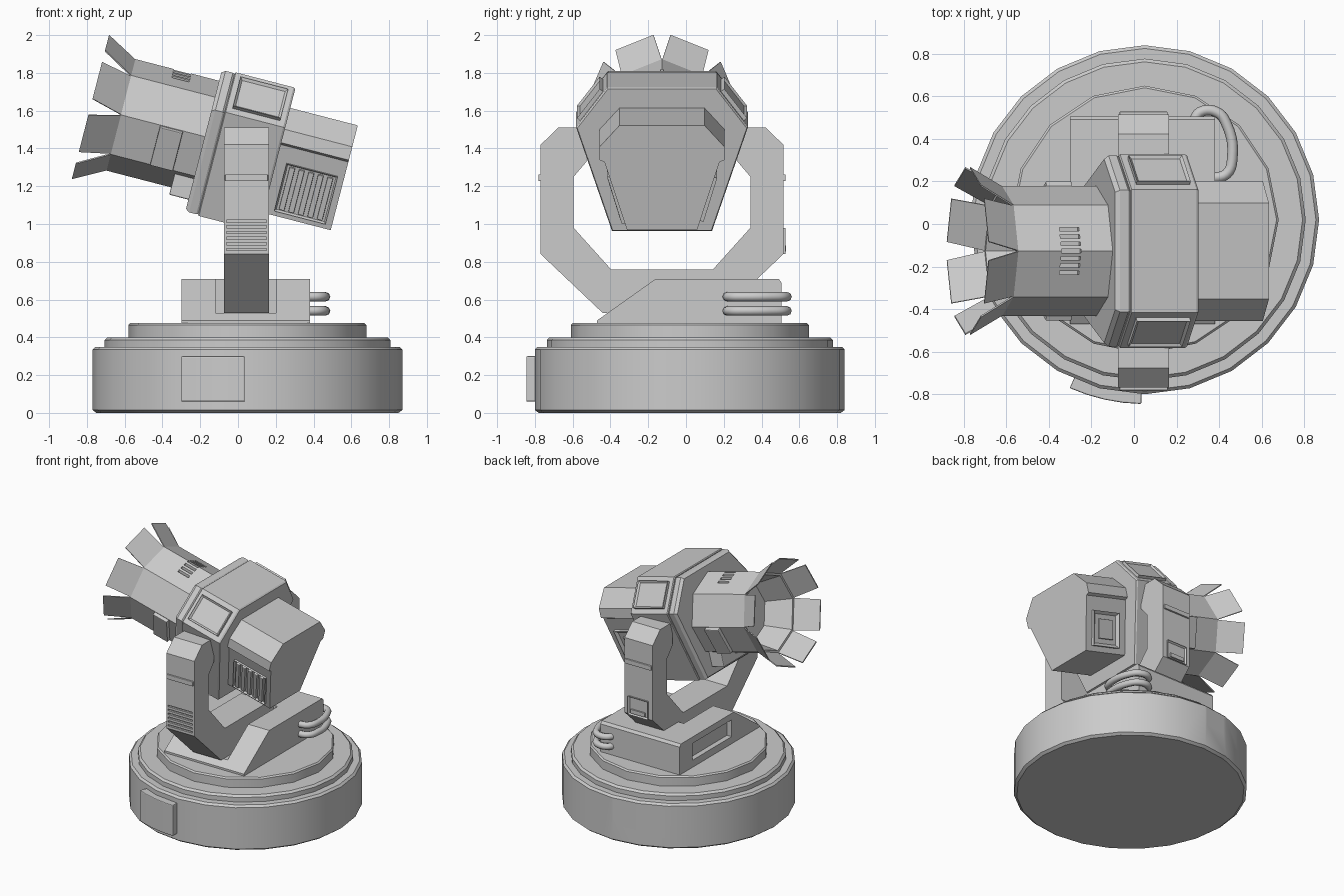
import bpy, bmesh
from math import sin, cos, pi, radians
from mathutils import Matrix, Vector

if "Cube" in bpy.data.objects:
    bpy.data.objects.remove(bpy.data.objects["Cube"])

I = Matrix.Identity(4)
CX, CY, HY = 0.05, 0.02, -0.127          # base centre, yoke/head centre line
HEAD = Matrix.Translation((0.045, HY, 1.38)) @ Matrix.Rotation(radians(14.5), 4, 'Y')


def finish(name, bm, m=I, bevel=0.0, smooth=False):
    bm.transform(m)
    bmesh.ops.recalc_face_normals(bm, faces=bm.faces)
    me = bpy.data.meshes.new(name)
    bm.to_mesh(me)
    bm.free()
    ob = bpy.data.objects.new(name, me)
    bpy.context.collection.objects.link(ob)
    if bevel:
        b = ob.modifiers.new("bevel", 'BEVEL')
        b.width, b.segments, b.limit_method = bevel, 2, 'ANGLE'
    if smooth:
        bpy.ops.object.select_all(action='DESELECT')
        ob.select_set(True)
        bpy.context.view_layer.objects.active = ob
        bpy.ops.object.shade_smooth_by_angle(angle=radians(35))
    return ob


def loft(name, rings, m=I, **kw):
    """Skin a list of equal rings and cap both ends."""
    bm = bmesh.new()
    vs = [[bm.verts.new(p) for p in r] for r in rings]
    n = len(rings[0])
    for a, b in zip(vs, vs[1:]):
        for i in range(n):
            j = (i + 1) % n
            bm.faces.new((a[i], a[j], b[j], b[i]))
    bm.faces.new(vs[0])
    bm.faces.new(vs[-1])
    return finish(name, bm, m, **kw)


def prism(name, prof, steps, m=I, **kw):
    """Extrude a (y, z) profile along x; steps are (x, scale)."""
    return loft(name, [[(x, y * s, z * s) for y, z in prof] for x, s in steps], m, **kw)


def sym(half):
    return half + [(-y, z) for y, z in reversed(half)]


def lathe(name, n, prof, **kw):
    return loft(name, [[(CX + r * cos(2 * pi * i / n), CY + r * sin(2 * pi * i / n), z)
                        for i in range(n)] for r, z in prof], **kw)


def box(name, c, size, m=I, sunk=None, **kw):
    """Box; sunk=(rim, depth) turns its +y face into a framed recess."""
    bm = bmesh.new()
    bmesh.ops.create_cube(bm, size=1)
    bmesh.ops.scale(bm, vec=size, verts=bm.verts)
    if sunk:
        bm.normal_update()
        f = [f for f in bm.faces if f.normal.y > 0.9]
        bmesh.ops.inset_region(bm, faces=f, thickness=sunk[0])
        bmesh.ops.translate(bm, vec=(0, -sunk[1], 0), verts=f[0].verts)
    return finish(name, bm, m @ Matrix.Translation(c), **kw)


def cut(ob, cutters):
    bpy.context.view_layer.objects.active = ob
    for c in cutters:
        md = ob.modifiers.new("cut", 'BOOLEAN')
        md.operation, md.object, md.solver = 'DIFFERENCE', c, 'EXACT'
        bpy.ops.object.modifier_apply(modifier=md.name)
        bpy.data.objects.remove(c)


def facet(side, tilt, x, y, z):
    """Head-space frame whose +y leaves a sloping side face."""
    a = radians(tilt) if side > 0 else pi - radians(tilt)
    return HEAD @ Matrix.Translation((x, side * y, z)) @ Matrix.Rotation(a, 4, 'X')


# Round base with stepped rings
base = lathe("base", 24, [(0.80, 0), (0.82, 0.015), (0.82, 0.335), (0.805, 0.35)], smooth=True)
cut(base, [box("cutter", (0.82, 0, 0.25), (0.09, 0.17, 0.11),
               Matrix.Translation((CX, CY, 0)) @ Matrix.Rotation(radians(a), 4, 'Z'))
           for a in (97, 122)])
lathe("base_step", 24, [(0.757, 0.34), (0.757, 0.385), (0.742, 0.40)], smooth=True)
lathe("turntable", 16, [(0.63, 0.39), (0.63, 0.465), (0.62, 0.475)], smooth=True)

# Curved access plate on the base front
arc = [(r, radians(-91 - 23 * i / 4)) for r, ids in ((0.80, range(5)), (0.866, range(4, -1, -1))) for i in ids]
loft("base_plate", [[(CX + r * cos(a), CY + r * sin(a), z) for r, a in arc] for z in (0.06, 0.30)],
     bevel=0.006)

# Wedge pedestal with a slot for the yoke
ped = prism("pedestal", [(-0.47, 0.46), (-0.47, 0.49), (-0.16, 0.71), (0.49, 0.71), (0.505, 0.69), (0.505, 0.46)],
            [(-0.30, 1), (0.38, 1)])
cut(ped, [box("cutter", (0.04, -0.39, 0.68), (0.32, 1.18, 0.30)),
          box("cutter", (-0.30, 0.11, 0.595), (0.08, 0.48, 0.13))])

# Two cable loops on the pedestal corner
for k, z in enumerate((0.54, 0.615)):
    cu = bpy.data.curves.new("cable", 'CURVE')
    cu.dimensions, cu.bevel_depth, cu.bevel_resolution, cu.resolution_u = '3D', 0.025, 2, 5
    pts = [(0.28, 0.48), (0.31, 0.525), (0.39, 0.525), (0.435, 0.47), (0.462, 0.31), (0.435, 0.235), (0.36, 0.215)]
    sp = cu.splines.new('BEZIER')
    sp.bezier_points.add(len(pts) - 1)
    for bp, (x, y) in zip(sp.bezier_points, pts):
        bp.co = (x, y, z)
        bp.handle_left_type = bp.handle_right_type = 'AUTO'
    ob = bpy.data.objects.new("cable_loop_%d" % (k + 1), cu)
    bpy.context.collection.objects.link(ob)

# U-shaped yoke with grooves on one arm, a framed hatch on the other
yoke = prism("yoke", sym([(0.315, 0.53), (0.642, 0.84), (0.642, 1.42), (0.55, 1.51), (0.40, 1.51),
                          (0.40, 1.33), (0.468, 1.25), (0.468, 0.98), (0.27, 0.76)]),
             [(-0.075, 1), (0.165, 1)], Matrix.Translation((0, HY, 0)))
cut(yoke, [box("cutter", (0.045, HY - 0.642, 0.865 + 0.03 * i), (0.21, 0.03, 0.012)) for i in range(6)])
for s in (-1, 1):
    box("yoke_band", (0.045, HY + s * 0.64, 1.245), (0.226, 0.03, 0.035), bevel=0.004)
box("yoke_hatch", (0.045, HY + 0.64, 0.91), (0.17, 0.03, 0.14), sunk=(0.02, 0.02))
box("yoke_hatch_latch", (0.045, HY + 0.65, 0.87), (0.12, 0.012, 0.03))

# Lamp housing and front flange
shell = sym([(0.29, 0.395), (0.455, 0.177), (0.265, -0.39)])
prism("housing", shell, [(-0.165, 0.985), (-0.16, 1), (0.155, 1), (0.166, 0.985)], HEAD)
prism("housing_flange", shell, [(-0.235, 0.95), (-0.215, 0.985), (-0.175, 0.985), (-0.165, 0.97)], HEAD)
for s in (-1, 1):
    box("housing_panel", (0, 0, 0), (0.26, 0.045, 0.2), facet(s, 37.1, 0, 0.3725, 0.286), sunk=(0.018, 0.012))

# Rear power box with louvres one side, framed hatch the other
prism("rear_box", sym([(0.225, 0.285), (0.33, 0.168), (0.33, 0.095), (0.305, 0.085), (0.185, -0.288)]),
      [(0.15, 1), (0.535, 1)], HEAD)
left, right = facet(-1, -16.8, 0.36, 0.232, -0.13), facet(1, -16.8, 0.36, 0.232, -0.13)
box("louvre_frame", (0, 0, 0), (0.28, 0.04, 0.27), left, sunk=(0.012, 0.015))
for i in range(5):
    box("louvre_slat", (-0.104 + 0.052 * i, 0.008, 0), (0.03, 0.03, 0.24), left, bevel=0.004)
box("rear_hatch", (0, 0, 0), (0.24, 0.05, 0.25), right, sunk=(0.03, 0.015))
box("rear_hatch_cover", (0, 0.008, 0), (0.13, 0.03, 0.14), right, bevel=0.004)

# Octagonal barrel with hollow mouth and cooling slots on top
BZ = 0.025
barrel = loft("barrel", [[(x, r * sin(i * pi / 4), BZ + r * cos(i * pi / 4)) for i in range(8)]
                         for x, r in ((-0.2, 0.305), (-0.70, 0.305), (-0.70, 0.285), (-0.50, 0.22))], HEAD)
cut(barrel, [box("cutter", (-0.435, 0.034 * i, 0.335 - abs(0.034 * i) * 0.414), (0.095, 0.018, 0.06), HEAD)
             for i in range(-3, 4)])
for s in (-1, 1):
    box("barrel_clamp", (0, 0, 0), (0.125, 0.05, 0.225), facet(s, -22.5, -0.415, 0.262, BZ - 0.108), bevel=0.005)
box("barrel_support", (-0.27, 0, -0.26), (0.14, 0.36, 0.12), HEAD, bevel=0.006)

# Eight flared shutter flaps round the mouth
for k in range(8):
    a = radians(22.5 + 45 * k)
    r, t = Vector((0, cos(a), sin(a))), Vector((0, -sin(a), cos(a)))
    rings = []
    for x, rad, hw in ((-0.69, 0.280, 0.114), (-0.86, 0.382, 0.109)):
        c = Vector((x, 0, BZ))
        rings.append([c + r * (rad + d) + t * w for d, w in ((0, -hw), (0, hw), (-0.008, hw), (-0.008, -hw))])
    loft("shutter_flap", rings, HEAD)
